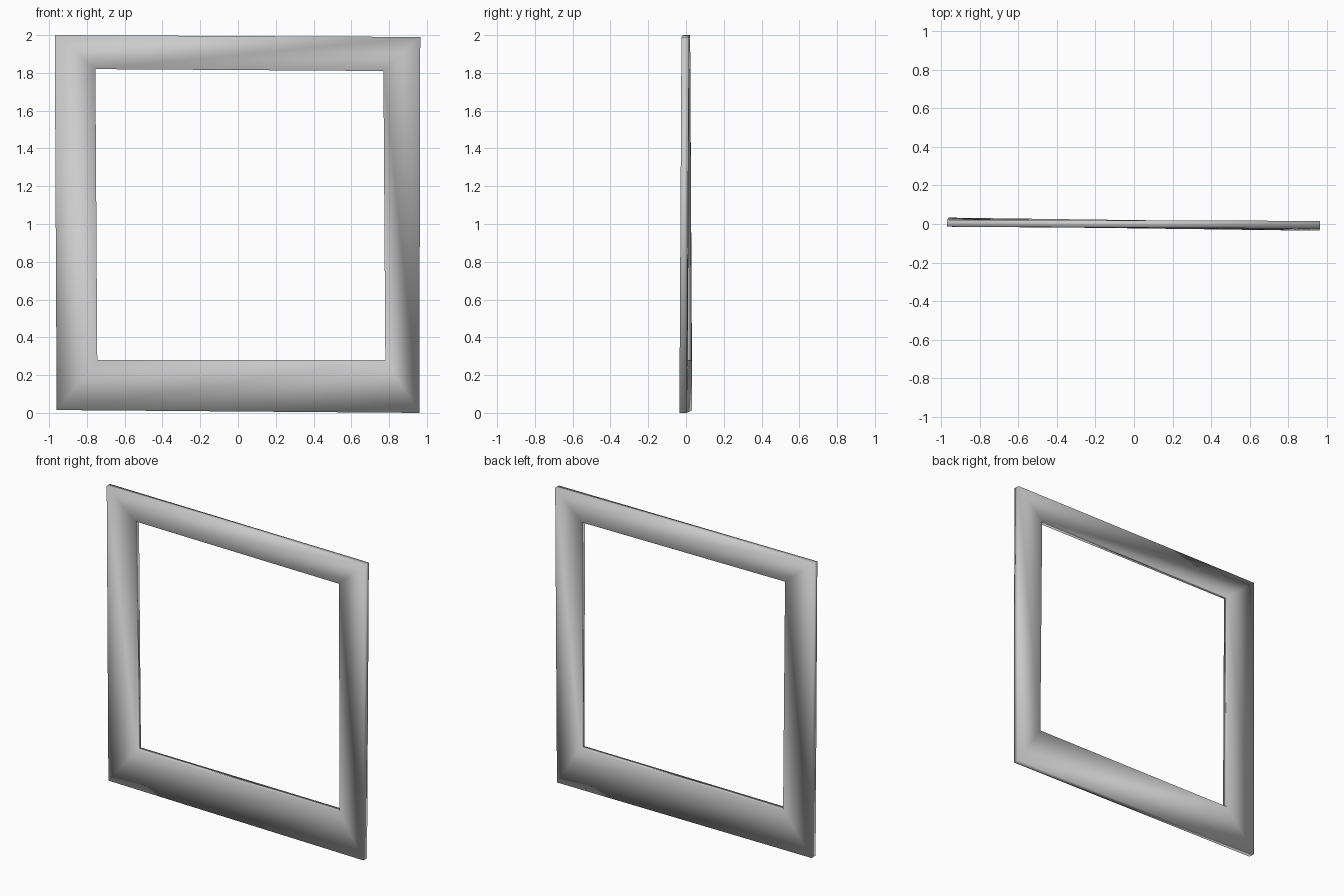
import bpy, bmesh

if "Cube" in bpy.data.objects:
    bpy.data.objects.remove(bpy.data.objects["Cube"])

# Slightly warped rectangular frame: (x, z, front y, back y) per corner,
# ordered bottom-left, bottom-right, top-right, top-left
outer = [(-0.96, 0.015, -0.01, 0.033), (0.96, 0.0, -0.035, 0.004),
         (0.965, 1.99, -0.024, 0.016), (-0.97, 2.0, -0.014, 0.022)]
inner = [(-0.745, 0.28, -0.014, 0.03), (0.78, 0.28, -0.031, 0.01),
         (0.77, 1.81, -0.024, 0.016), (-0.755, 1.82, -0.016, 0.023)]

bm = bmesh.new()


def ring(corners, side):
    return [bm.verts.new((c[0], c[2 + side], c[1])) for c in corners]


# Four loops around the cross-section, bridged into a closed frame
loops = [ring(outer, 0), ring(inner, 0), ring(inner, 1), ring(outer, 1)]
for k in range(4):
    a, b = loops[k], loops[(k + 1) % 4]
    for i in range(4):
        j = (i + 1) % 4
        bm.faces.new((a[i], a[j], b[j], b[i]))
bmesh.ops.recalc_face_normals(bm, faces=bm.faces)
for f in bm.faces:
    f.smooth = True

mesh = bpy.data.meshes.new("window_frame")
bm.to_mesh(mesh)
bm.free()
frame = bpy.data.objects.new("window_frame", mesh)
bpy.context.collection.objects.link(frame)
